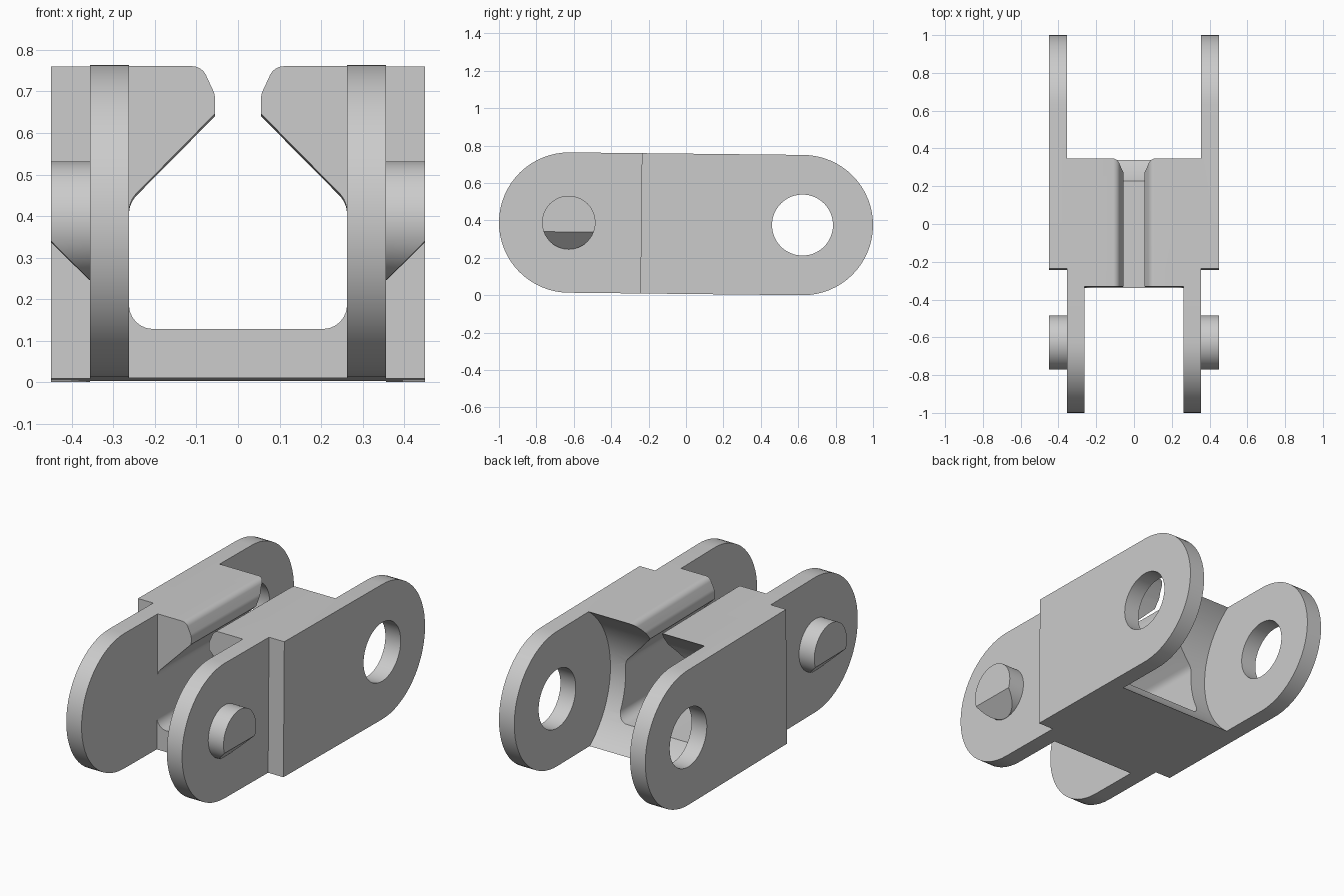
import bpy, bmesh, math
from mathutils import Vector

if "Cube" in bpy.data.objects:
    bpy.data.objects.remove(bpy.data.objects["Cube"], do_unlink=True)

R = 0.375            # half height and end radius
PIVOT = 0.625        # distance of both pivots from the middle
INNER, MID, OUTER = 0.262, 0.356, 0.45   # side wall layers
TILT, LIFT = -0.0108, 0.382

grey = bpy.data.materials.new("light_grey")
grey.use_nodes = True
colour = (0.6, 0.6, 0.6, 1)
grey.diffuse_color = colour
grey.node_tree.nodes["Principled BSDF"].inputs["Base Color"].default_value = colour


def make_object(name, bm):
    bmesh.ops.recalc_face_normals(bm, faces=bm.faces)
    mesh = bpy.data.meshes.new(name)
    bm.to_mesh(mesh)
    bm.free()
    mesh.materials.append(grey)
    ob = bpy.data.objects.new(name, mesh)
    bpy.context.collection.objects.link(ob)
    return ob


def prism(name, points, push):
    """Closed outline pushed along a vector."""
    bm = bmesh.new()
    face = bm.faces.new([bm.verts.new(p) for p in points])
    out = bmesh.ops.extrude_face_region(bm, geom=[face])["geom"]
    bmesh.ops.translate(bm, vec=push, verts=[v for v in out if isinstance(v, bmesh.types.BMVert)])
    return make_object(name, bm)


def arc(y, radius, start, end, x, steps=32):
    angles = [math.radians(start + (end - start) * i / steps) for i in range(steps + 1)]
    return [Vector((x, y + radius * math.cos(a), radius * math.sin(a))) for a in angles]


def cylinder(name, y, radius, x0, x1):
    return prism(name, arc(y, radius, 0, 360, x0, 64)[:-1], (x1 - x0, 0, 0))


def fillet(corners, steps=8):
    """Outline from (x, z, tangent length) corners."""
    pts = [Vector((x, z)) for x, z, t in corners]
    result = []
    for i, (x, z, t) in enumerate(corners):
        p = pts[i]
        if t == 0:
            result.append(p)
            continue
        u = (pts[i - 1] - p).normalized()
        v = (pts[(i + 1) % len(pts)] - p).normalized()
        centre = p + (u + v).normalized() * (t / math.cos(u.angle(v) / 2))
        a, b = p + u * t - centre, p + v * t - centre
        result += [centre + a.lerp(b, k / steps).normalized() * a.length
                   for k in range(steps + 1)]
    return result


def combine(target, tool, operation):
    mod = target.modifiers.new(operation.lower(), "BOOLEAN")
    mod.operation, mod.solver, mod.object = operation, "EXACT", tool
    bpy.context.view_layer.objects.active = target
    bpy.ops.object.modifier_apply(modifier=mod.name)
    bpy.data.objects.remove(tool, do_unlink=True)


def finish(ob):
    ob.rotation_euler.x = TILT
    ob.location.z = LIFT
    bpy.ops.object.select_all(action="DESELECT")
    ob.select_set(True)
    bpy.context.view_layer.objects.active = ob
    bpy.ops.object.shade_smooth_by_angle(angle=math.radians(25))


# Core: slotted channel section, with a round clearance at the back
half = [(INNER, -0.257, 0.057), (INNER, 0.051, 0.026), (0.055, 0.261, 0),
        (0.055, 0.306, 0.012), (0.087, R, 0.024), (MID, R, 0), (MID, -R, 0)]
section = half + [(-x, z, t) for x, z, t in reversed(half)]
body = prism("link_body", [(p.x, -0.335, p.y) for p in fillet(section)], (0, 0.835, 0))
combine(body, cylinder("clearance", PIVOT, 0.47, -0.5, 0.5), "DIFFERENCE")

for side, label in ((1, "left"), (-1, "right")):
    # Front arm with a round end
    outline = arc(-PIVOT, R, 90, 270, side * INNER)
    outline += [Vector((side * INNER, -0.1, -R)), Vector((side * INNER, -0.1, R))]
    combine(body, prism("front_arm", outline, (side * (MID - INNER), 0, 0)), "UNION")

    # Rear plate with a round end
    outline = arc(PIVOT, R, -90, 90, side * MID)
    outline += [Vector((side * MID, -0.24, R)), Vector((side * MID, -0.24, -R))]
    combine(body, prism("rear_plate", outline, (side * (OUTER - MID), 0, 0)), "UNION")

    # Pin with its lower edge cut away at a slant
    pin = cylinder(label + "_pin", -PIVOT - 0.002, 0.143, side * (MID - 0.002), side * OUTER)
    bm = bmesh.new()
    bm.from_mesh(pin.data)
    bmesh.ops.bisect_plane(bm, geom=bm.verts[:] + bm.edges[:] + bm.faces[:],
                           plane_co=(side * OUTER, 0, -0.05),
                           plane_no=(side, 0, -1), clear_outer=True)
    bmesh.ops.holes_fill(bm, edges=[e for e in bm.edges if e.is_boundary], sides=0)
    bmesh.ops.recalc_face_normals(bm, faces=bm.faces)
    bm.to_mesh(pin.data)
    bm.free()
    finish(pin)

# Pivot holes through both rear plates
combine(body, cylinder("hole", PIVOT - 0.002, 0.163, -0.6, 0.6), "DIFFERENCE")
finish(body)
